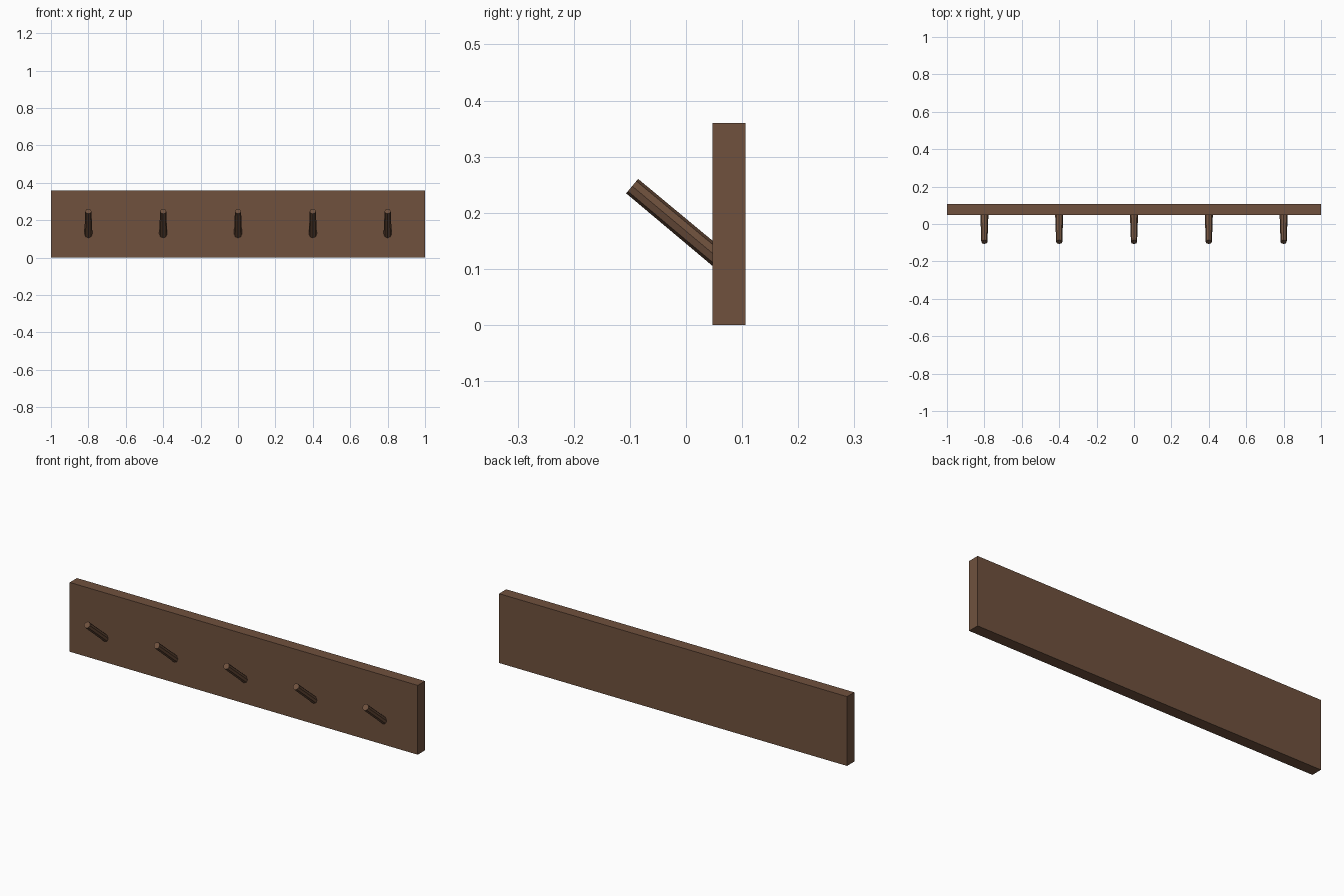
import bpy, bmesh
from mathutils import Vector
from math import cos, sin, tau

if "Cube" in bpy.data.objects:
    bpy.data.objects.remove(bpy.data.objects["Cube"])

wood = bpy.data.materials.new("dark_brown_wood")
wood.diffuse_color = (0.16, 0.083, 0.048, 1)
wood.use_nodes = True
wood.node_tree.nodes["Principled BSDF"].inputs["Base Color"].default_value = wood.diffuse_color


def add_object(name, bm):
    bmesh.ops.recalc_face_normals(bm, faces=bm.faces[:])
    mesh = bpy.data.meshes.new(name)
    bm.to_mesh(mesh)
    bm.free()
    mesh.materials.append(wood)
    ob = bpy.data.objects.new(name, mesh)
    bpy.context.collection.objects.link(ob)
    return ob


# Back board
bm = bmesh.new()
bmesh.ops.create_cube(bm, size=1)
for v in bm.verts:
    v.co = Vector((v.co.x * 2, v.co.y * 0.059 + 0.0765, v.co.z * 0.36 + 0.18))
add_object("back_board", bm)

# Slanted pegs, slightly wider at the board
SIDES = 8
tip = Vector((0, -0.096, 0.2475))
base = Vector((0, 0.062, 0.1155))
axis = (tip - base).normalized()
side = Vector((1, 0, 0))
up = side.cross(axis).normalized()


def peg(name, x):
    bm = bmesh.new()
    rings = []
    for centre, rx, ru in ((base, 0.022, 0.0173), (tip, 0.0165, 0.0167)):
        rings.append([bm.verts.new(centre + Vector((x, 0, 0))
                                   + side * rx * cos(tau * i / SIDES)
                                   + up * ru * sin(tau * i / SIDES))
                      for i in range(SIDES)])
    for i in range(SIDES):
        j = (i + 1) % SIDES
        bm.faces.new((rings[0][i], rings[0][j], rings[1][j], rings[1][i]))
    for ring in rings:
        bm.faces.new(ring)
    add_object(name, bm)


for n in range(5):
    peg(f"peg_{n + 1}", -0.8 + 0.4 * n)
